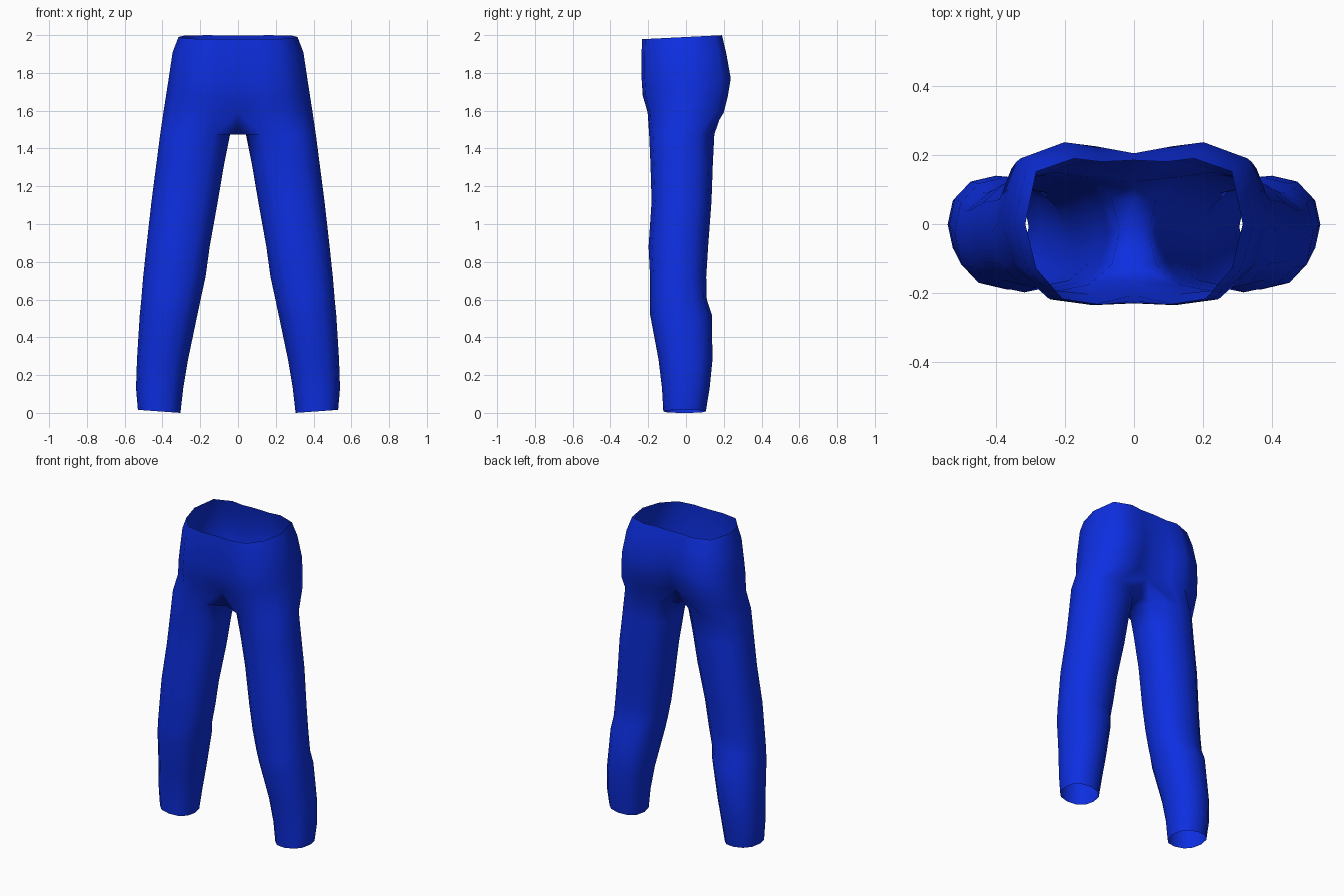
import bpy, bmesh, math

if "Cube" in bpy.data.objects:
    bpy.data.objects.remove(bpy.data.objects["Cube"])

blue = bpy.data.materials.new("denim blue")
blue.diffuse_color = (0.004, 0.028, 0.75, 1)
blue.use_nodes = True
blue.node_tree.nodes["Principled BSDF"].inputs["Base Color"].default_value = blue.diffuse_color

# leg sections: z, inner x, outer x, front y, back y
LEG = [
    (0.00, 0.305, 0.53, -0.12, 0.105),
    (0.13, 0.29, 0.54, -0.127, 0.125),
    (0.28, 0.265, 0.535, -0.145, 0.14),
    (0.52, 0.215, 0.52, -0.19, 0.137),
    (0.60, 0.198, 0.512, -0.19, 0.11),
    (0.72, 0.172, 0.502, -0.19, 0.107),
    (0.88, 0.15, 0.485, -0.198, 0.117),
    (1.12, 0.107, 0.458, -0.182, 0.135),
    (1.32, 0.073, 0.432, -0.188, 0.142),
    (1.475, 0.042, 0.412, -0.195, 0.15),
]
# hip sections: z, outer x, front y, back y, centre front y, centre back y
HIP = [
    (1.59, 0.395, -0.203, 0.20, -0.17, 0.12),
    (1.68, 0.381, -0.229, 0.222, -0.205, 0.168),
    (1.77, 0.367, -0.235, 0.237, -0.222, 0.195),
    (1.91, 0.346, -0.235, 0.212, -0.23, 0.205),
    (1.99, 0.315, -0.232, 0.19, -0.228, 0.185),
]
# half outline of the hips, front centre round to back centre
HIP_X = (0, 0.33, 0.66, 0.90, 1, 0.90, 0.55, 0.30, 0)
HIP_Y = (0, 1, 0.93, 0.55, 0, 0.80, 1, 0.95, 0)


def power(v, e=0.88):
    return math.copysign(abs(v) ** e, v)


bm = bmesh.new()


def leg_ring(z, inner, outer, front, back):
    cx, rx = (inner + outer) / 2, (outer - inner) / 2
    cy, ry = (front + back) / 2, (back - front) / 2
    ring = []
    for i in range(12):
        a = math.radians(-120 + 30 * i)
        c, s = power(math.cos(a)), power(math.sin(a))
        lift = 0.008 * (1 + c) if z == 0 else 0
        ring.append(bm.verts.new((cx + rx * c, cy + ry * s, z + lift)))
    return ring


def hip_ring(z, outer, front, back, mid_front, mid_back):
    ring = []
    for i, (fx, fy) in enumerate(zip(HIP_X, HIP_Y)):
        y = fy * (front if i < 4 else back)
        if i == 0:
            y = mid_front
        elif i == 8:
            y = mid_back
        tilt = 0.05 * y if z > 1.95 else 0      # waist is higher at the back
        ring.append(bm.verts.new((fx * outer, y, z + tilt)))
    return ring


def skin(low, high, count):
    for i in range(count):
        j = (i + 1) % len(low)
        bm.faces.new((low[i], low[j], high[j], high[i]))


legs = [leg_ring(*s) for s in LEG]
hips = [hip_ring(*s) for s in HIP]
for low, high in zip(legs, legs[1:]):
    skin(low, high, 12)
skin(legs[-1], hips[0], 8)
for low, high in zip(hips, hips[1:]):
    skin(low, high, 8)

# crotch strip between the legs
q, p = legs[-1], hips[0]
side = [q[0], q[11], q[10], q[9], q[8]]
middle = [p[0]] + [bm.verts.new((0, v.co.y, 1.475)) for v in side[1:4]] + [p[8]]
for i in range(4):
    bm.faces.new((middle[i + 1], side[i + 1], side[i], middle[i]))

mesh = bpy.data.meshes.new("trousers")
bm.to_mesh(mesh)
bm.free()
mesh.materials.append(blue)
trousers = bpy.data.objects.new("trousers", mesh)
bpy.context.collection.objects.link(trousers)

# second half
mirror = trousers.modifiers.new("other half", 'MIRROR')
mirror.use_axis[0] = True
mirror.use_clip = True

bpy.context.view_layer.objects.active = trousers
trousers.select_set(True)
bpy.ops.object.shade_smooth()
